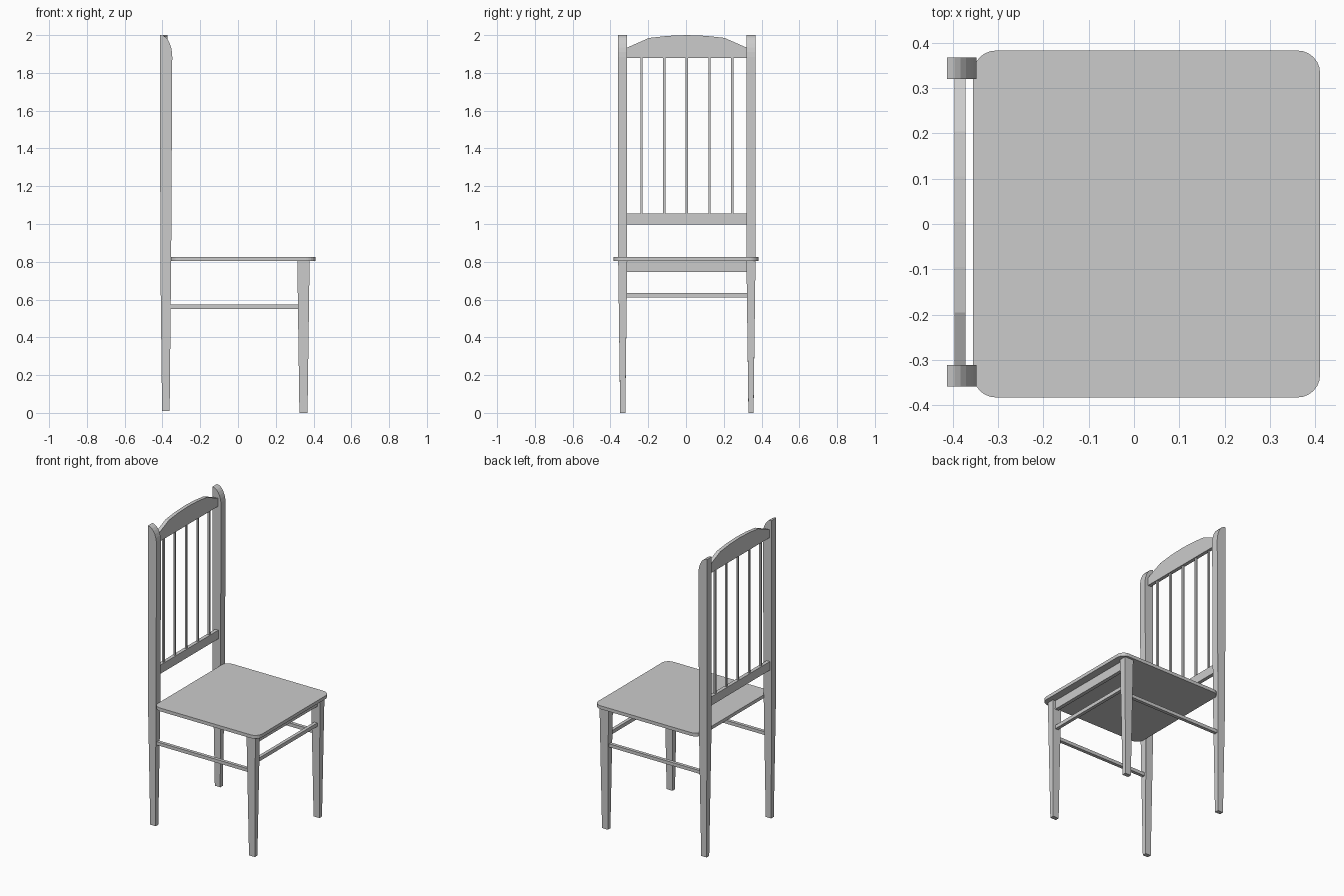
import bpy, bmesh, math

if "Cube" in bpy.data.objects:
    bpy.data.objects.remove(bpy.data.objects["Cube"])

YC = 0.0045  # the frame sits slightly off the seat centre


def prism(name, outline, axis, lo, hi):
    """Extrude a 2D outline along an axis: 'x' takes (y, z), 'y' takes (x, z), 'z' takes (x, y)."""
    place = {'x': lambda p, d: (d, p[0], p[1]),
             'y': lambda p, d: (p[0], d, p[1]),
             'z': lambda p, d: (p[0], p[1], d)}[axis]
    bm = bmesh.new()
    a = [bm.verts.new(place(p, lo)) for p in outline]
    b = [bm.verts.new(place(p, hi)) for p in outline]
    n = len(outline)
    bm.faces.new(a)
    bm.faces.new(b[::-1])
    for i in range(n):
        bm.faces.new((a[i], b[i], b[(i + 1) % n], a[(i + 1) % n]))
    bmesh.ops.recalc_face_normals(bm, faces=bm.faces)
    mesh = bpy.data.meshes.new(name)
    bm.to_mesh(mesh)
    bm.free()
    ob = bpy.data.objects.new(name, mesh)
    bpy.context.collection.objects.link(ob)
    return ob


def box(name, x0, x1, y0, y1, z0, z1):
    return prism(name, [(x0, y0), (x1, y0), (x1, y1), (x0, y1)], 'z', z0, z1)


def narrow_foot(ob, yc, factor):
    for v in ob.data.vertices:
        if v.co.z < 0.1:
            v.co.y = yc + (v.co.y - yc) * factor


# Seat board with rounded corners
r, x0, x1, h = 0.05, -0.355, 0.411, 0.383
outline = []
for cx, cy, start in ((x1 - r, h - r, 0), (x0 + r, h - r, 90),
                      (x0 + r, r - h, 180), (x1 - r, r - h, 270)):
    for i in range(7):
        t = math.radians(start + 15 * i)
        outline.append((cx + r * math.cos(t), cy + r * math.sin(t)))
prism("seat", outline, 'z', 0.803, 0.825)

# Back posts: tapered foot, straight back edge, curved front of the top
post = [(-0.402, 0.01), (-0.362, 0.01), (-0.354, 0.8), (-0.348, 1.885)]
for i in range(1, 8):
    t = math.radians(90 * i / 7)
    post.append((-0.410 + 0.062 * math.cos(t), 1.885 + 0.115 * math.sin(t)))
post += [(-0.413, 2.0), (-0.411, 0.8)]

for label, s in (("left", -1), ("right", 1)):
    yc = s * 0.3395 + YC
    ob = prism("back_post_" + label, post, 'y', yc - 0.0238, yc + 0.0238)
    narrow_foot(ob, yc, 0.58)

    # Front legs
    leg = [(0.325, 0), (0.368, 0), (0.379, 0.805), (0.314, 0.805)]
    ob = prism("front_leg_" + label, leg, 'y', yc - 0.024, yc + 0.024)
    narrow_foot(ob, yc, 0.56)

    # Side stretchers
    box("side_stretcher_" + label, -0.365, 0.33, yc - 0.011, yc + 0.011, 0.551, 0.573)

# Front apron and stretcher
ya, yb = YC - 0.325, YC + 0.325
box("front_apron", 0.335, 0.36, ya, yb, 0.745, 0.805)
box("front_stretcher", 0.336, 0.358, ya, yb, 0.61, 0.634)

# Backrest: lower rail, arched crest rail and spindles
xa, xb = -0.396, -0.372
box("lower_back_rail", xa, xb, ya, yb, 0.997, 1.055)
arch = [(0.325, 1.93), (0.2, 1.985), (0.1, 1.996), (0, 2.0),
        (-0.1, 1.996), (-0.2, 1.985), (-0.325, 1.93)]
crest = [(ya, 1.88), (yb, 1.88)] + [(y + YC, z) for y, z in arch]
prism("crest_rail", crest, 'x', xa, xb)
for i in range(5):
    y = YC + (i - 2) * 0.12
    box(f"spindle_{i + 1}", -0.390, -0.378, y - 0.006, y + 0.006, 1.05, 1.885)
